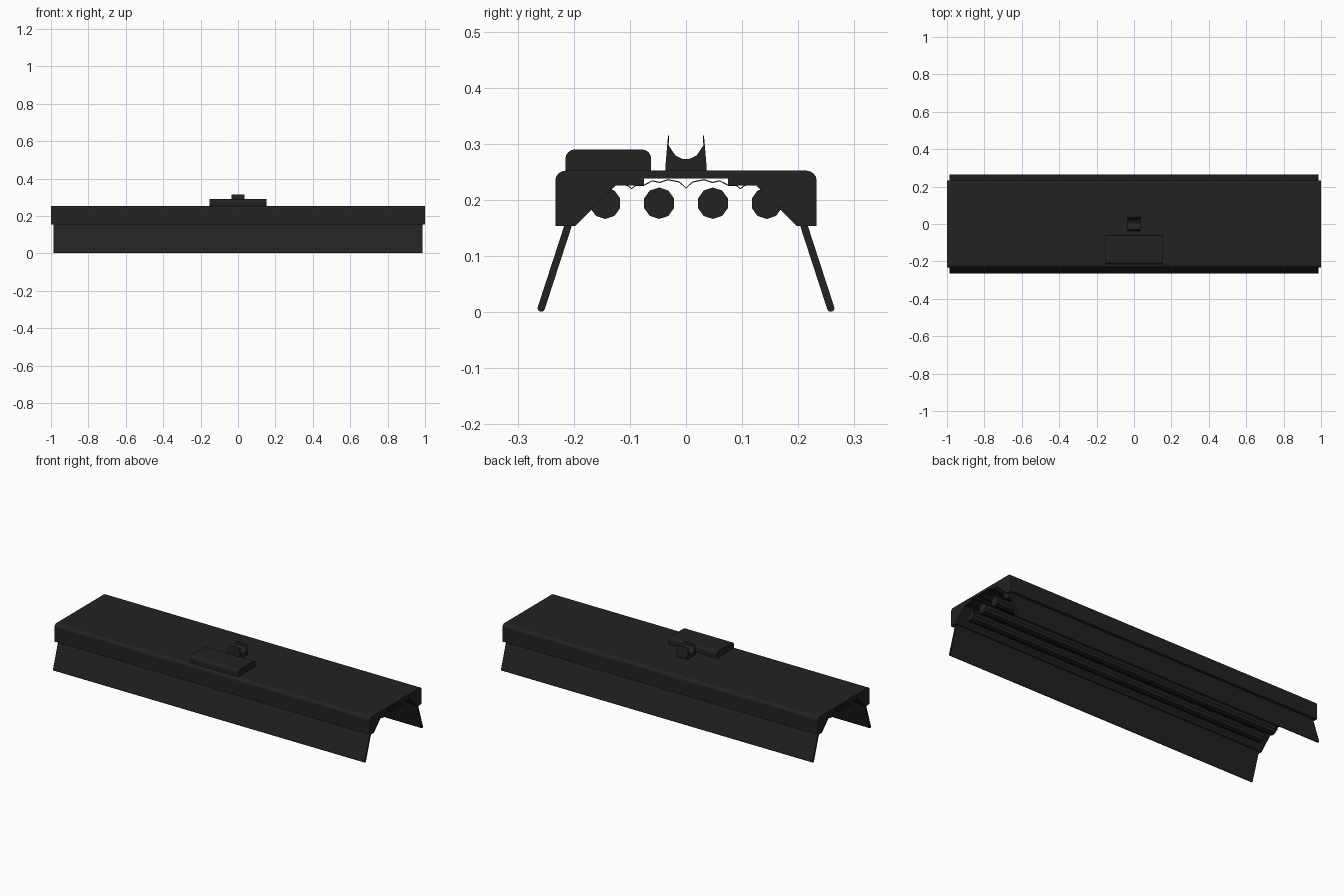
import bpy, bmesh, math

cube = bpy.data.objects.get("Cube")
if cube:
    bpy.data.objects.remove(cube, do_unlink=True)

black = bpy.data.materials.new("matte_black")
black.use_nodes = True
colour = (0.016, 0.016, 0.016, 1)
black.diffuse_color = colour
shader = next(n for n in black.node_tree.nodes if n.type == "BSDF_PRINCIPLED")
shader.inputs["Base Color"].default_value = colour


def extrude(name, profile, half):
    """Extrude a closed (y, z) profile along x, from -half to half."""
    bm = bmesh.new()
    face = bm.faces.new([bm.verts.new((-half, y, z)) for y, z in profile])
    result = bmesh.ops.extrude_face_region(bm, geom=[face])
    moved = [v for v in result["geom"] if isinstance(v, bmesh.types.BMVert)]
    bmesh.ops.translate(bm, verts=moved, vec=(2 * half, 0, 0))
    bmesh.ops.recalc_face_normals(bm, faces=bm.faces)
    mesh = bpy.data.meshes.new(name)
    bm.to_mesh(mesh)
    bm.free()
    mesh.materials.append(black)
    obj = bpy.data.objects.new(name, mesh)
    bpy.context.collection.objects.link(obj)
    return obj


def mirrored(half_profile):
    """Complete a profile given for y > 0 with its mirror image."""
    return half_profile + [(-y, z) for y, z in reversed(half_profile)]


def arc(cy, cz, r, start, end, steps):
    angles = [math.radians(start + (end - start) * i / steps) for i in range(steps + 1)]
    return [(cy + r * math.cos(a), cz + r * math.sin(a)) for a in angles]


# Housing: rounded top shoulders, angled inner walls and a recessed ceiling
housing = [(0.075, 0.238), (0.075, 0.226), (0.125, 0.226), (0.198, 0.153),
           (0.233, 0.153)] + arc(0.215, 0.234, 0.018, 0, 90, 4)
extrude("housing", mirrored(housing), 1.0)

# Folded reflector sheet under the ceiling
folds = [(0.128, 0.227), (0.105, 0.225), (0.097, 0.219), (0.089, 0.225),
         (0.075, 0.225), (0.06, 0.233), (0.047, 0.230), (0.032, 0.235),
         (0.012, 0.231)]
lower = folds + [(0, 0.220)] + [(-y, z) for y, z in reversed(folds)]
extrude("reflector", lower + [(y, z + 0.002) for y, z in reversed(lower)], 0.99)

# Lamp tubes
for i, y in enumerate((-0.144, -0.048, 0.048, 0.144)):
    extrude(f"lamp_tube_{i + 1}", arc(y, 0.194, 0.028, 18, 342, 9), 0.95)

# Splayed side flaps with rounded lower edges
tilt = 18
for name, side in (("front_flap", -1), ("back_flap", 1)):
    tip = arc(0.258, 0.007, 0.0065, -180 + tilt, tilt, 6)
    root = arc(0.205, 0.170, 0.0065, tilt, 180 + tilt, 1)
    extrude(name, [(side * y, z) for y, z in tip + root], 0.987)

# Driver box on the top
box = [(0.0765, 0.248)] + arc(0.0595, 0.273, 0.017, 0, 90, 4)
driver = extrude("driver_box", mirrored(box), 0.153)
driver.location.y = -0.1385

# Forked hanging clip
clip = [(0.037, 0.248), (0.0365, 0.262), (0.032, 0.315), (0.030, 0.315),
        (0.031, 0.297), (0.019, 0.279), (0.006, 0.273)]
extrude("hanging_clip", mirrored(clip), 0.036)
